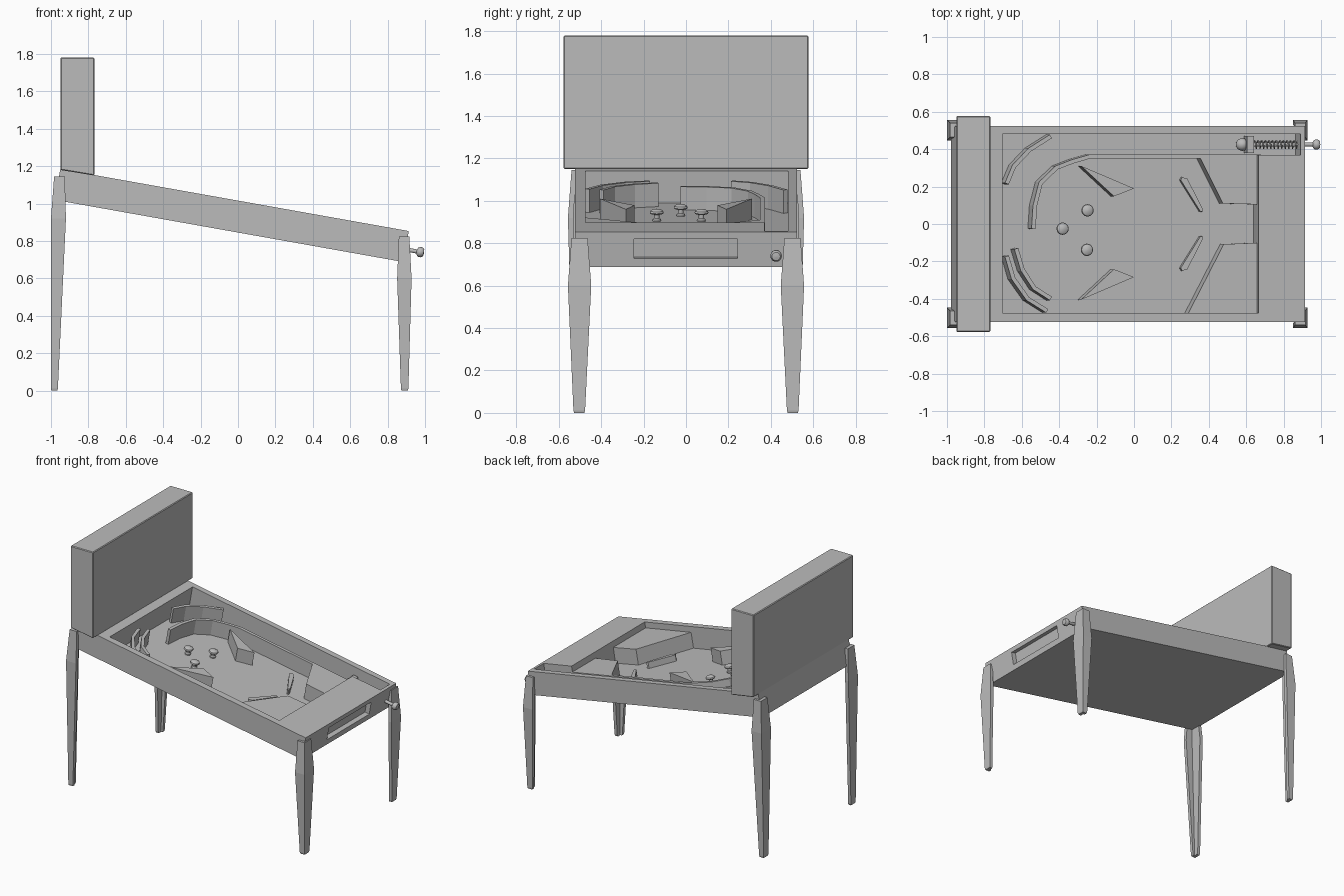
import bpy, bmesh, math
from mathutils import Matrix, Vector

if "Cube" in bpy.data.objects:
    bpy.data.objects.remove(bpy.data.objects["Cube"])

TILT = math.radians(10.1)
SIN, COS = math.sin(TILT), math.cos(TILT)
# table frame: u runs down the slope, w = 0 is the cabinet's top surface
TABLE = Matrix.Translation((0, 0, 1.016)) @ Matrix.Rotation(TILT, 4, 'Y')
FLOOR, RAIL_TOP, BOTTOM = -0.154, -0.042, -0.168

grey = bpy.data.materials.new("plain_grey")
grey.diffuse_color = (0.5, 0.5, 0.5, 1)
grey.use_nodes = True
grey.node_tree.nodes["Principled BSDF"].inputs["Base Color"].default_value = grey.diffuse_color


def to_u(x, w):
    """Slope coordinate of a point with plan position x at height w."""
    return (x - w * SIN) / COS


def finish(name, bm, matrix=Matrix.Identity(4), smooth=False):
    bm.transform(matrix)
    bmesh.ops.recalc_face_normals(bm, faces=bm.faces)
    me = bpy.data.meshes.new(name)
    bm.to_mesh(me)
    bm.free()
    ob = bpy.data.objects.new(name, me)
    bpy.context.collection.objects.link(ob)
    me.materials.append(grey)
    if smooth:
        activate(ob)
        bpy.ops.object.shade_smooth_by_angle(angle=math.radians(35))
    return ob


def activate(ob):
    bpy.ops.object.select_all(action='DESELECT')
    ob.select_set(True)
    bpy.context.view_layer.objects.active = ob


def loft(rings):
    """Closed solid through rings of equal point count."""
    bm = bmesh.new()
    vs = [[bm.verts.new(p) for p in r] for r in rings]
    n = len(vs[0])
    for a, b in zip(vs, vs[1:]):
        for i in range(n):
            j = (i + 1) % n
            bm.faces.new((a[i], a[j], b[j], b[i]))
    bm.faces.new(vs[0])
    bm.faces.new(vs[-1])
    return bm


def prism(name, plan, w0, w1):
    """Upright solid on the sloping table from plan points."""
    rings = [[(to_u(x, w1), y, w) for x, y in plan] for w in (w0, w1)]
    return finish(name, loft(rings), TABLE)


def box(name, x0, x1, y0, y1, w0, w1):
    return prism(name, [(x0, y0), (x1, y0), (x1, y1), (x0, y1)], w0, w1)


def rail(name, path, t=0.022):
    """Thin upright strip following a path."""
    pts = [Vector(p) for p in path]
    side = []
    for i, p in enumerate(pts):
        d = (pts[min(i + 1, len(pts) - 1)] - pts[max(i - 1, 0)]).normalized()
        side.append(p + Vector((d.y, -d.x)) * t)
    return prism(name, [tuple(p) for p in pts + side[::-1]], FLOOR - 0.003, RAIL_TOP)


def lathe(name, profile, matrix, n=20):
    rings = [[(max(r, 0.0005) * math.cos(2 * math.pi * i / n),
               max(r, 0.0005) * math.sin(2 * math.pi * i / n), z) for i in range(n)]
             for r, z in profile]
    return finish(name, loft(rings), matrix, smooth=True)


def cut(ob, cutter):
    activate(ob)
    m = ob.modifiers.new("cut", 'BOOLEAN')
    m.operation, m.solver, m.object = 'DIFFERENCE', 'EXACT', cutter
    bpy.ops.object.modifier_apply(modifier=m.name)
    bpy.data.objects.remove(cutter)


# cabinet with sunken playfield, plunger lane and front panel recess
cabinet = box("cabinet", -0.95, 0.913, -0.523, 0.523, BOTTOM, 0)
cut(cabinet, box("playfield_cutter", -0.695, 0.675, -0.475, 0.48, FLOOR, 0.05))
cut(cabinet, box("lane_cutter", 0.6, 0.9, 0.37, 0.48, FLOOR, 0.05))
u_end = to_u(0.913, 0)
panel = [[(u, y, w) for y, w in ((-0.245, -0.127), (0.243, -0.127), (0.243, -0.033), (-0.245, -0.033))]
         for u in (u_end - 0.035, u_end + 0.05)]
cut(cabinet, finish("panel_cutter", loft(panel), TABLE))

# backbox resting on the slope
side = [(-0.95, 1.18), (-0.768, 1.15), (-0.768, 1.78), (-0.95, 1.78)]
backbox = finish("backbox", loft([[(x, y, z) for x, z in side] for y in (-0.577, 0.577)]))
activate(backbox)
bev = backbox.modifiers.new("soft_edges", 'BEVEL')
bev.width, bev.segments = 0.005, 1
bpy.ops.object.modifier_apply(modifier=bev.name)


# angle-section legs: (z, outer x, inner x, outer y, inner y, thickness)
def leg(name, sections, sy):
    rings = []
    for z, xo, xi, yo, yi, t in sections:
        s = math.copysign(t, xi - xo)
        rings.append([(xo, sy * yo, z), (xi, sy * yo, z), (xi, sy * (yo - t), z),
                      (xo + s, sy * (yo - t), z), (xo + s, sy * yi, z), (xo, sy * yi, z)])
    finish(name, loft(rings))


front = [(0, 0.908, 0.874, 0.528, 0.48, 0.022), (0.012, 0.911, 0.871, 0.531, 0.476, 0.022),
         (0.6, 0.928, 0.851, 0.557, 0.447, 0.026), (0.825, 0.916, 0.86, 0.54, 0.464, 0.022)]
back = [(0, -0.998, -0.966, 0.528, 0.48, 0.022), (0.012, -1.0, -0.963, 0.531, 0.476, 0.022),
        (0.92, -1.0, -0.92, 0.557, 0.447, 0.026), (1.145, -0.983, -0.926, 0.54, 0.464, 0.022)]
for sy, tag in ((-1, "near"), (1, "far")):
    leg("front_leg_" + tag, front, sy)
    leg("back_leg_" + tag, back, sy)

# curved guide rails
rail("lane_rail", [(-0.548, -0.025), (-0.54, 0.1), (-0.508, 0.225), (-0.42, 0.31),
                   (-0.33, 0.345), (-0.235, 0.372), (0.675, 0.372)])
rail("corner_rail_far", [(-0.69, 0.22), (-0.65, 0.315), (-0.565, 0.405), (-0.45, 0.478)])
rail("corner_rail_near", [(-0.47, -0.474), (-0.575, -0.408), (-0.655, -0.295), (-0.69, -0.175)])
rail("inner_rail_near", [(-0.45, -0.408), (-0.54, -0.35), (-0.605, -0.25), (-0.64, -0.135)])

# drain guides
prism("drain_guide_far", [(0.345, 0.372), (0.475, 0.11), (0.68, 0.104), (0.68, 0.372)],
      FLOOR - 0.003, RAIL_TOP)
prism("drain_guide_near", [(0.29, -0.478), (0.48, -0.108), (0.68, -0.1), (0.68, -0.478)],
      FLOOR - 0.003, RAIL_TOP)

# triangular kickers and flippers
for s, tag in ((1, "far"), (-1, "near")):
    prism("kicker_" + tag, [(-0.283, -0.047 + s * 0.358), (0, -0.047 + s * 0.237),
                            (-0.107, -0.047 + s * 0.195)], FLOOR - 0.003, -0.055)
    prism("flipper_" + tag, [(0.25, s * 0.235), (0.258, s * 0.25), (0.285, s * 0.243), (0.368, s * 0.08),
                             (0.366, s * 0.065), (0.354, s * 0.068)], FLOOR - 0.003, -0.11)

# mushroom bumpers
cap = [(0.02, -0.003), (0.02, 0.008), (0.013, 0.014), (0.013, 0.03), (0.03, 0.035),
       (0.033, 0.04), (0.03, 0.048), (0.018, 0.055), (0, 0.057)]
for i, (x, y) in enumerate(((-0.38, -0.025), (-0.247, 0.073), (-0.25, -0.138))):
    lathe(f"bumper_{i + 1}", cap,
          TABLE @ Matrix.Translation((to_u(x, FLOOR + 0.05), y, FLOOR)))

# ball waiting in the lane
r = 0.034
arc = [(r * math.sin(math.pi * i / 12), -r * math.cos(math.pi * i / 12)) for i in range(13)]
lathe("ball", arc, TABLE @ Matrix.Translation((to_u(0.573, FLOOR), 0.425, FLOOR + r)))

# plunger: stop plate, rod with knob, and spring
PW, PY = -0.1, 0.425
AXIS = TABLE @ Matrix.Translation((to_u(0, PW), PY, PW)) @ Matrix.Rotation(math.pi / 2, 4, 'Y')
box("plunger_stop", 0.605, 0.642, PY - 0.045, PY + 0.045, FLOOR, -0.055)
lathe("plunger", [(0.011, 0.63), (0.011, 0.97), (0.021, 0.975), (0.027, 0.984),
                  (0.027, 0.998), (0.02, 1.008), (0, 1.011)], AXIS, 16)
curve = bpy.data.curves.new("spring", 'CURVE')
curve.dimensions = '3D'
curve.bevel_depth, curve.bevel_resolution = 0.004, 1
spline = curve.splines.new('POLY')
turns, steps = 13, 12
spline.points.add(turns * steps)
for i, p in enumerate(spline.points):
    a = 2 * math.pi * i / steps
    p.co = (0.02 * math.cos(a), 0.02 * math.sin(a), 0.65 + 0.255 * i / (turns * steps), 1)
spring = bpy.data.objects.new("spring", curve)
bpy.context.collection.objects.link(spring)
curve.materials.append(grey)
spring.matrix_world = AXIS
activate(spring)
bpy.ops.object.convert(target='MESH')
